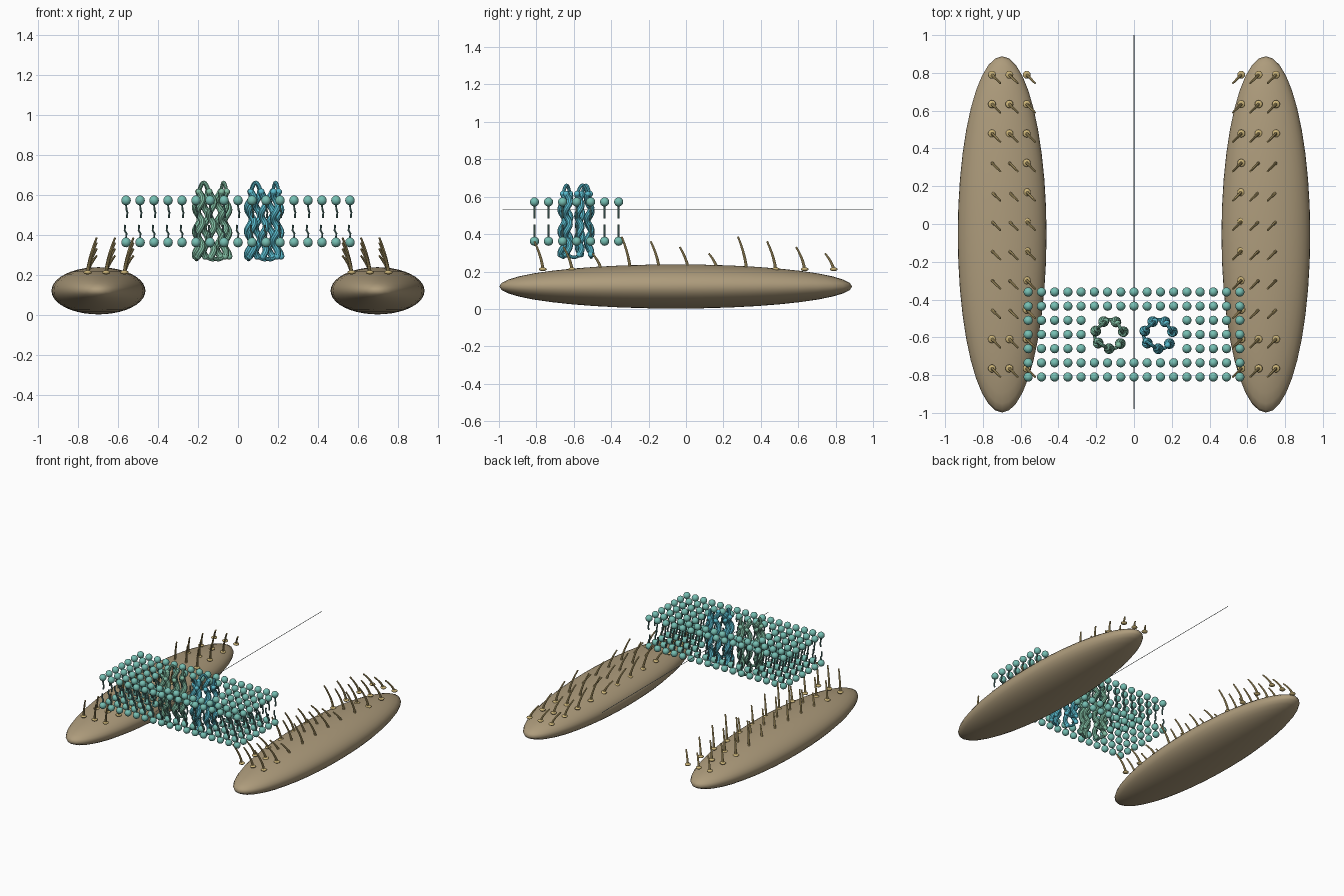
import bpy, bmesh
from math import sin, cos, pi
from mathutils import Matrix, Vector

if "Cube" in bpy.data.objects:
    bpy.data.objects.remove(bpy.data.objects["Cube"])


def material(name, rgb):
    m = bpy.data.materials.new(name)
    m.diffuse_color = (*rgb, 1)
    m.use_nodes = True
    m.node_tree.nodes["Principled BSDF"].inputs["Base Color"].default_value = m.diffuse_color
    return m


BROWN = material("brown", (0.42, 0.33, 0.20))
GOLD = material("gold", (0.58, 0.44, 0.18))
TEAL = material("teal", (0.18, 0.52, 0.45))
DARK = material("dark_teal", (0.10, 0.22, 0.20))
GREEN = material("green", (0.22, 0.52, 0.37))
BLUE = material("blue", (0.10, 0.50, 0.62))
GREY = material("grey", (0.35, 0.40, 0.40))


def ellipsoids(name, items, mat, seg, rings):
    """One smooth mesh of ellipsoids given as (centre, radii)."""
    bm = bmesh.new()
    for c, r in items:
        mtx = Matrix.Translation(c) @ Matrix.Diagonal((*r, 1))
        bmesh.ops.create_uvsphere(bm, u_segments=seg, v_segments=rings, radius=1, matrix=mtx)
    for f in bm.faces:
        f.smooth = True
    me = bpy.data.meshes.new(name)
    bm.to_mesh(me)
    bm.free()
    me.materials.append(mat)
    ob = bpy.data.objects.new(name, me)
    bpy.context.collection.objects.link(ob)
    return ob


def tubes(name, paths, radius, mat, res=2, tip=1.0):
    """One mesh of round tubes along point lists, tapering to tip."""
    cu = bpy.data.curves.new(name, "CURVE")
    cu.dimensions = "3D"
    cu.bevel_depth = radius
    cu.bevel_resolution = res
    cu.use_fill_caps = True
    for pts in paths:
        s = cu.splines.new("POLY")
        s.points.add(len(pts) - 1)
        for i, p in enumerate(pts):
            s.points[i].co = (*p, 1)
            s.points[i].radius = 1 + (tip - 1) * i / (len(pts) - 1)
    cu.materials.append(mat)
    ob = bpy.data.objects.new(name, cu)
    bpy.context.collection.objects.link(ob)
    bpy.ops.object.select_all(action="DESELECT")
    ob.select_set(True)
    bpy.context.view_layer.objects.active = ob
    bpy.ops.object.convert(target="MESH")
    bpy.ops.object.shade_smooth_by_angle()
    return bpy.context.object


# Antennae with rows of curved sensory hairs and their sockets
HEIGHTS = (0.360, 0.330, 0.295, 0.385)
for side, label in ((-1, "left"), (1, "right")):
    ellipsoids(label + "_antenna", [((side * 0.698, -0.055, 0.12), (0.235, 0.943, 0.118))],
               BROWN, 40, 20)
    hairs, sockets = [], []
    for row in range(11):
        y = -0.765 + row * 0.1555
        top = HEIGHTS[(row) % 4]
        for x in (0.568, 0.66, 0.752):
            sockets.append(((side * x, y, 0.212), (0.021, 0.021, 0.010)))
            hairs.append([(side * (x - 0.045 * t ** 1.6), y - 0.045 * t ** 1.6,
                           0.205 + (top - 0.205) * t) for t in (0, 0.2, 0.4, 0.6, 0.8, 1)])
    tubes(label + "_sensory_hairs", hairs, 0.0085, GOLD, 2, 0.6)
    ellipsoids(label + "_hair_sockets", sockets, GOLD, 12, 8)

# Lipid bilayer: round heads outside, thin kinked tails inside
MID_Y = -0.585
heads, tails = [], []
for i in range(17):
    for j in range(7):
        x, y = (i - 8) * 0.07, MID_Y + (j - 3) * 0.075
        if abs(x) < 0.25 and abs(j - 3) < 2:
            continue
        for z, d in ((0.572, -1), (0.362, 1)):
            heads.append(((x, y, z), (0.0245,) * 3))
            tails.append([(x, y, z + d * 0.015), (x + 0.002, y, z + d * 0.045),
                          (x + 0.007 * -d, y, z + d * 0.06), (x + 0.004 * -d, y, z + d * 0.088)])
ellipsoids("membrane_heads", heads, TEAL, 14, 10)
tubes("membrane_tails", tails, 0.0055, DARK, 1)

# Two channel proteins: seven coiled helices in a ring, joined by loops
RING, LOW, HIGH = 0.075, 0.292, 0.615


def axis_point(cx, k, z):
    a = 2 * pi * k / 7 + 0.2
    return Vector((cx + RING * cos(a), MID_Y + RING * sin(a), z))


for cx, mat, label in ((-0.13, GREEN, "receptor"), (0.13, BLUE, "coreceptor")):
    helices, loops = [], []
    for k in range(7):
        pts = []
        for n in range(37):
            t = n / 36
            a = 2 * pi * (2.75 * t) + k * 0.9
            p = axis_point(cx, k, LOW + (HIGH - LOW) * t)
            pts.append(p + Vector((0.012 * cos(a), 0.012 * sin(a), 0)))
        helices.append(pts)
    for k in range(6):
        # loops alternate between the top and the bottom
        end, d, h = (-1, 1, 0.047) if k % 2 == 0 else (0, -1, 0.016)
        p, q = helices[k][end], helices[k + 1][end]
        loops.append([p.lerp(q, n / 10) + Vector((0, 0, d * h * sin(pi * n / 10)))
                      for n in range(11)])
    tubes(label + "_helices", helices, 0.0165, mat, 3)
    tubes(label + "_loops", loops, 0.009, mat, 2)
    caps = [(p, (0.0165,) * 3) for h in helices for p in (h[0], h[-1])]
    ellipsoids(label + "_helix_ends", caps, mat, 12, 8)

# Thin guide line running front to back
tubes("guide_line", [[(0, -0.98, 0.53), (0, 1.0, 0.53)]], 0.0018, GREY, 1)
